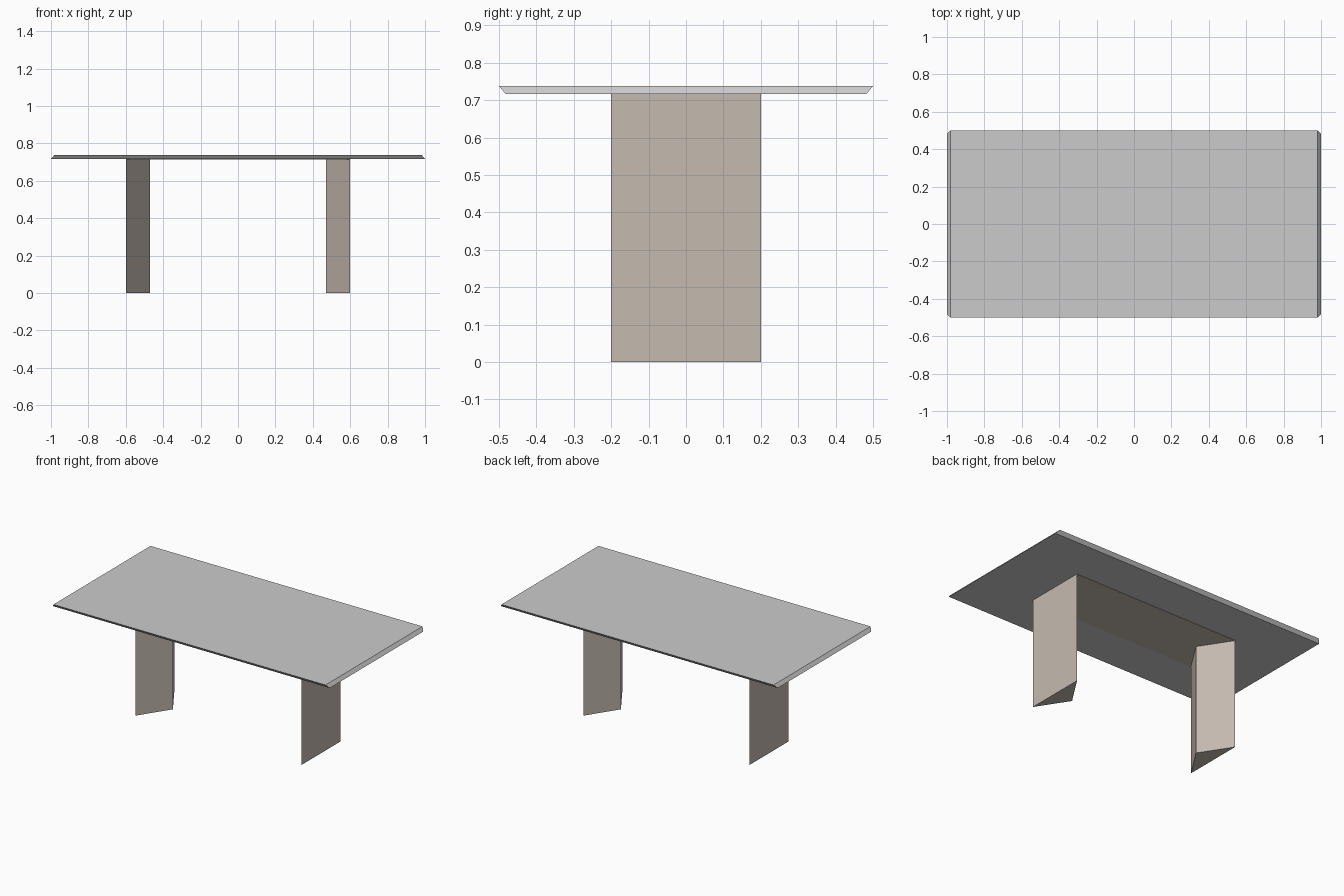
import bpy

if "Cube" in bpy.data.objects:
    bpy.data.objects.remove(bpy.data.objects["Cube"])

LEG_X, APEX_X, HALF_W = 0.60, 0.47, 0.20
UNDER, TOP = 0.716, 0.738


def loft(name, low, high, z0, z1):
    """Solid between two matching outlines (counter-clockwise) at z0 and z1."""
    n = len(low)
    verts = [(x, y, z0) for x, y in low] + [(x, y, z1) for x, y in high]
    faces = [tuple(reversed(range(n))), tuple(range(n, 2 * n))]
    faces += [(i, (i + 1) % n, n + (i + 1) % n, n + i) for i in range(n)]
    mesh = bpy.data.meshes.new(name)
    mesh.from_pydata(verts, [], faces)
    obj = bpy.data.objects.new(name, mesh)
    bpy.context.collection.objects.link(obj)
    return obj


def rect(hx, hy):
    return [(-hx, -hy), (hx, -hy), (hx, hy), (-hx, hy)]


wood = bpy.data.materials.new("warm_grey")
wood.diffuse_color = (0.56, 0.49, 0.43, 1)
wood.use_nodes = True
wood.node_tree.nodes["Principled BSDF"].inputs["Base Color"].default_value = wood.diffuse_color

# Tabletop: ends slope outward going down, long sides slope inward
loft("tabletop", rect(1.0, 0.482), rect(0.982, 0.5), UNDER, TOP)

# Triangular prism legs, flat side outward, ridge inward
right = [(LEG_X, -HALF_W), (LEG_X, HALF_W), (APEX_X, 0)]
left = [(-x, y) for x, y in reversed(right)]
for name, outline in (("right_leg", right), ("left_leg", left)):
    loft(name, outline, outline, 0, UNDER).data.materials.append(wood)

# Thin plate joining the legs under the top
plate = rect(LEG_X, HALF_W)
loft("under_plate", plate, plate, UNDER - 0.002, UNDER).data.materials.append(wood)
